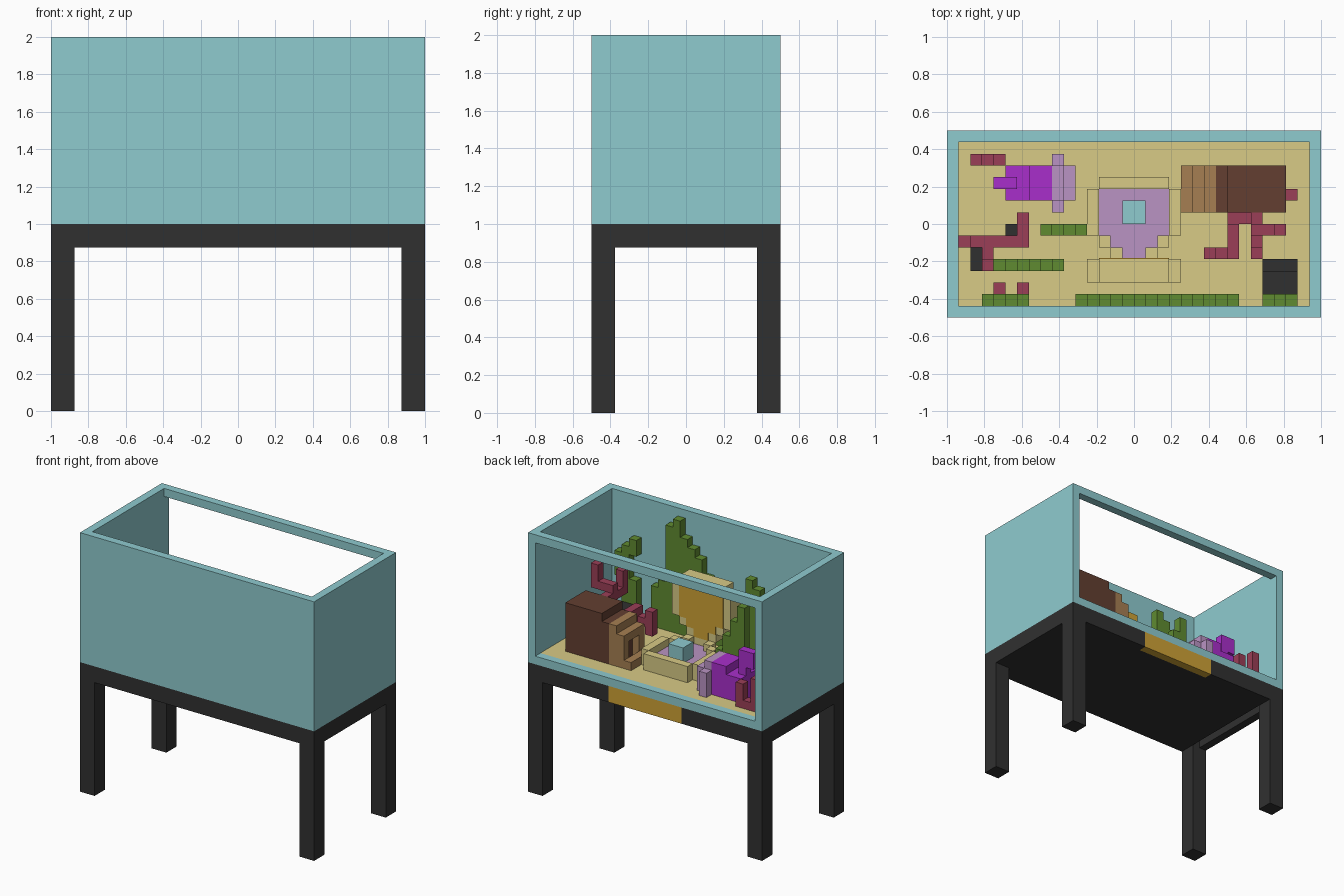
import bpy
import bmesh
from mathutils import Vector

UNIT = 1 / 16      # edge of one block
WIDE, DEEP = 32, 16

old_cube = bpy.data.objects.get("Cube")
if old_cube:
    bpy.data.objects.remove(old_cube, do_unlink=True)


def linear(channel):
    c = channel / 255
    return c / 12.92 if c <= 0.04045 else ((c + 0.055) / 1.055) ** 2.4


def make_material(name, rgb):
    colour = [linear(c) for c in rgb] + [1]
    mat = bpy.data.materials.new(name)
    mat.use_nodes = True
    mat.diffuse_color = colour
    shader = mat.node_tree.nodes["Principled BSDF"]
    shader.inputs["Base Color"].default_value = colour
    shader.inputs["Roughness"].default_value = 0.9
    return mat


teal = make_material("tank_teal", (143, 203, 207))
sand = make_material("sand_yellow", (216, 203, 134))
dark = make_material("charcoal", (48, 48, 48))
gold = make_material("gold", (206, 162, 54))
mauve = make_material("mauve", (186, 148, 195))
purple = make_material("purple", (169, 47, 203))
brown = make_material("dark_brown", (99, 63, 49))
tan = make_material("light_brown", (166, 127, 82))
red = make_material("coral_red", (155, 62, 87))
green = make_material("weed_green", (96, 139, 49))


def blocks(name, mat, boxes):
    """One object from boxes (x0, x1, y0, y1, z0, z1) in block units; z counts from the table top."""
    bm = bmesh.new()
    for x0, x1, y0, y1, z0, z1 in boxes:
        low, high = Vector((x0, y0, z0)), Vector((x1, y1, z1))
        shift = Vector((-WIDE / 2, -DEEP / 2, DEEP))
        made = bmesh.ops.create_cube(bm, size=1)["verts"]
        for v in made:
            t = v.co + Vector((0.5, 0.5, 0.5))
            v.co = (low + (high - low) * t + shift) * UNIT
    mesh = bpy.data.meshes.new(name)
    bm.to_mesh(mesh)
    bm.free()
    mesh.materials.append(mat)
    obj = bpy.data.objects.new(name, mesh)
    bpy.context.collection.objects.link(obj)
    return obj


def mirrored(boxes):
    """Add the left-right mirror image of every box."""
    return boxes + [(WIDE - b[1], WIDE - b[0], *b[2:]) for b in boxes]


def columns(name, mat, start, row, tops, base=1):
    """A row of upright one-block columns of given heights."""
    return blocks(name, mat, [(start + n, start + n + 1, row, row + 1, base, top)
                              for n, top in enumerate(tops)])


# Table: thick top with a shallow groove inside the right end, and legs
blocks("table_top", dark, [(0, 1, 0, DEEP, -2, 0), (1, 2, 0, 2, -2, 0),
                           (1, 2, 2, 14, -1, 0), (1, 2, 14, DEEP, -2, 0),
                           (2, WIDE, 0, 15, -2, 0)])
blocks("table_back_edge", dark, [(2, 11, 15, DEEP, -2, 0), (21, WIDE, 15, DEEP, -2, 0)])
blocks("name_plate", gold, [(11, 21, 15, DEEP, -2, 0)])
for side, x in (("right", 0), ("left", WIDE - 2)):
    for end, y in (("front", 0), ("back", DEEP - 2)):
        blocks(f"{end}_{side}_leg", dark, [(x, x + 2, y, y + 2, -DEEP, -2)])

# Tank: solid front and ends, framed opening at the back, open top
blocks("tank_front", teal, [(0, WIDE, 0, 1, 0, DEEP)])
blocks("tank_ends", teal, mirrored([(0, 1, 1, DEEP, 0, DEEP)]))
blocks("tank_back_frame", teal, [(1, 31, 15, DEEP, z, z + 1) for z in (0, 15)])
blocks("sand_floor", sand, [(1, 31, 1, 15, 0, 1)])

# Open clam: one half lies flat with a raised rim, the other stands upright
rim = [(13, 19, 11, 12)] + mirrored([(12, 13, 7, 11), (13, 14, 6, 7), (14, 15, 5, 6)])
bowl = [(13, 19, 7, 11), (14, 18, 6, 7), (15, 17, 5, 6)]


def lying(rects, d0, d1):
    return [(a, b, c, d, d0, d1) for a, b, c, d in rects]


def standing(rects, d0, d1):
    return [(a, b, d0 + 2, d1 + 2, c - 2, d - 2) for a, b, c, d in rects]


blocks("lower_shell", sand, lying(rim, 1, 3) + lying(bowl, 1, 2))
blocks("lower_shell_lining", mauve, lying(bowl, 2, 2.1))
blocks("upper_shell", sand, standing(rim + bowl, 1, 3))
blocks("upper_shell_lining", gold, standing(rim[:1] + bowl, 3, 3.1))
blocks("shell_hinge", sand, [(15, 17, 4, 5, 1, 3)])
blocks("pearl", teal, [(15, 17, 8, 10, 2, 4)])

# Sunken cabin with a stepped porch and doorway
blocks("cabin", brown, [(24, 29, 9, 13, 1, 7), (23, 24, 9, 13, 1, 6)])
blocks("cabin_porch", tan, [
    (22, 23, 9, 13, 1, 6), (21, 22, 9, 10, 1, 5), (21, 22, 12, 13, 1, 5),
    (21, 22, 10, 12, 4, 5), (20, 21, 9, 13, 1, 2)])
blocks("cabin_doorway", brown, [(21.9, 22, 10, 12, 1, 4)])
blocks("cabin_knob", red, [(29, 30, 10, 11, 2, 4)])

# Fish
blocks("fish_body", purple, [(7, 9, 10, 13, 1, 5), (5, 7, 10, 13, 1, 4)])
blocks("fish_tail", purple, [(5, 6, 11, 12, 4, 7), (4, 5, 11, 12, 5, 7)])
blocks("fish_head", mauve, [(9, 10, 10, 13, 1, 5), (10, 11, 10, 13, 1, 4)])
blocks("fish_fins", mauve, [(9, 10, y, y + 1, 1, 4) for y in (9, 13)])

# Corals
columns("small_coral", red, 2, 13, (5, 2, 4))
blocks("coral_buds", red, [(x, x + 1, 2, 3, 1, 3) for x in (4, 6)])
blocks("tall_coral", red, [
    (26, 27, 8, 9, 1, 7), (26, 27, 5, 8, 6, 7), (26, 27, 5, 6, 7, 9),
    (27, 29, 7, 8, 7, 8), (26, 27, 7, 8, 7, 8), (28, 29, 7, 8, 8, 10)])
blocks("low_coral", red, [
    (24, 26, 8, 9, 1, 4), (24, 25, 5, 8, 3, 5),
    (23, 24, 5, 6, 3, 4), (22, 23, 5, 6, 2, 5)])
blocks("right_coral", red, [
    (6, 7, 8, 9, 1, 4), (6, 7, 6, 8, 3, 4), (2, 6, 6, 7, 3, 4),
    (1, 2, 6, 7, 3, 6), (3, 4, 4, 6, 3, 4), (3, 4, 4, 5, 4, 6)])

# Rocks
blocks("large_rock", dark, [(27, 30, 2, 4, 1, 3), (27, 30, 4, 5, 1, 2)])
blocks("small_rocks", dark, [(5, 6, 7, 8, 1, 2), (2, 3, 4, 6, 1, 3)])

# Water weeds
columns("front_weed", green, 11, 1, (3, 4, 5, 6, 7, 8, 9, 11, 12, 13, 15, 14, 7, 6))
columns("corner_weed", green, 3, 1, (4, 5, 6, 7))
columns("middle_weed", green, 4, 4, (5, 7, 9, 10, 11, 12))
columns("inner_weed", green, 8, 7, (10, 8, 6, 4))
blocks("left_weed", green, [(27, 28, 1, 2, 1, 6), (28, 29, 1, 2, 1, 10),
                            (27, 28, 1, 2, 9, 11), (29, 30, 1, 2, 6, 9)])
